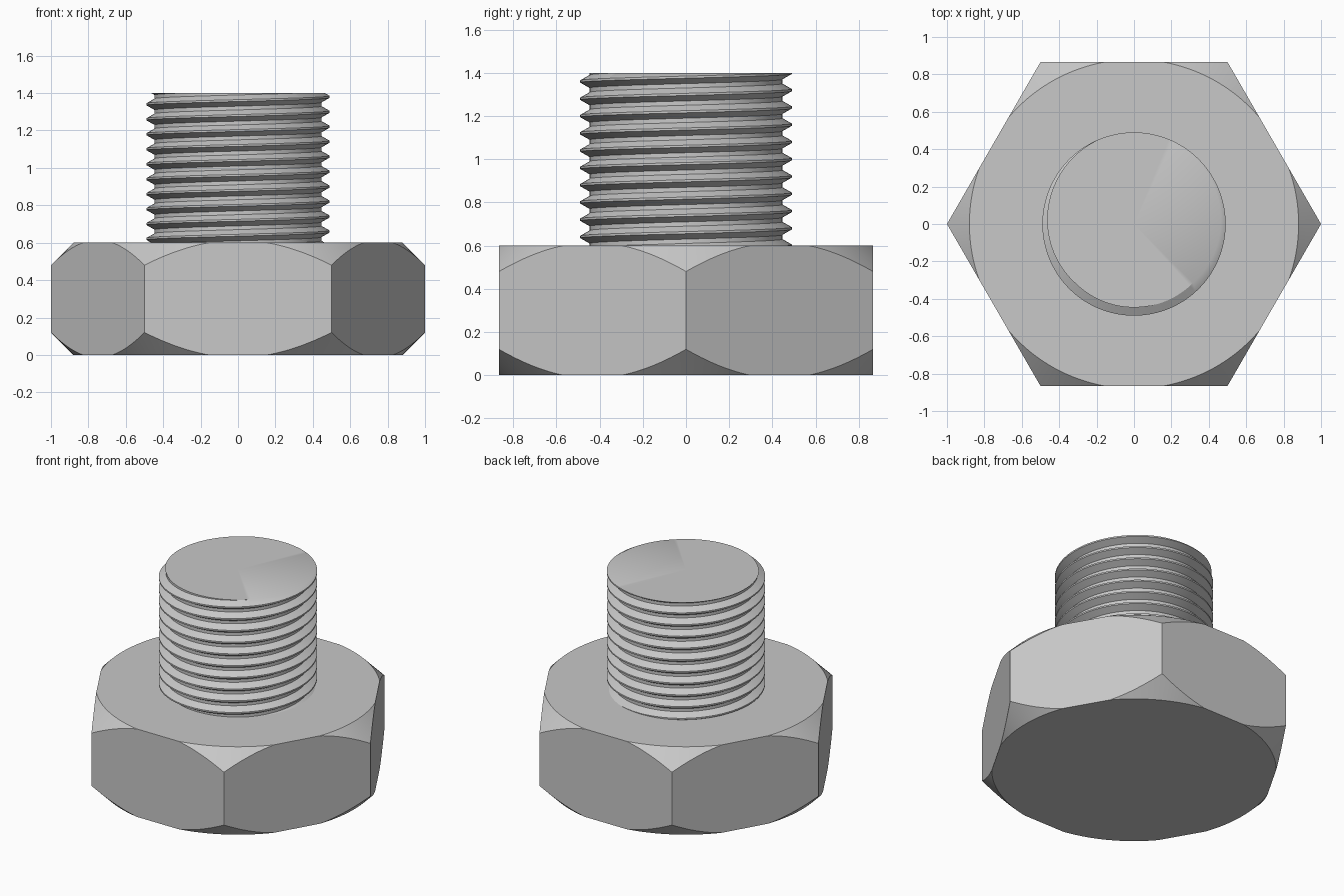
import bpy, bmesh, math

if "Cube" in bpy.data.objects:
    bpy.data.objects.remove(bpy.data.objects["Cube"], do_unlink=True)

# Sizes
HEAD_H, TOP_Z = 0.6, 1.4
FLAT_R = math.sqrt(3) / 2        # centre to flat side of the hexagon
CHAMFER_R = 0.88                 # radius where the 45 degree chamfer starts
CREST_R, ROOT_R, PITCH = 0.49, 0.446, 0.08
STEPS = 128                      # segments per thread turn

steel = bpy.data.materials.new("grey steel")
steel.use_nodes = True
colour = (0.58, 0.58, 0.58, 1)
steel.diffuse_color = colour
steel.node_tree.nodes["Principled BSDF"].inputs["Base Color"].default_value = colour


def finish(bm, name):
    """Turn a bmesh into a smooth-shaded object with sharp edges kept."""
    bmesh.ops.recalc_face_normals(bm, faces=bm.faces[:])
    mesh = bpy.data.meshes.new(name)
    bm.to_mesh(mesh)
    bm.free()
    obj = bpy.data.objects.new(name, mesh)
    bpy.context.collection.objects.link(obj)
    mesh.materials.append(steel)
    bpy.ops.object.select_all(action="DESELECT")
    obj.select_set(True)
    bpy.context.view_layer.objects.active = obj
    bpy.ops.object.shade_smooth_by_angle(angle=math.radians(30))


def polar(bm, r, a, z):
    return bm.verts.new((r * math.cos(a), r * math.sin(a), z))


# Hexagonal head: chamfered by a cone on both ends
bm = bmesh.new()
sector = math.pi / 3
reach = sector / 2 - math.acos(FLAT_R / CHAMFER_R)   # corner to end of chamfer arc
side = [reach * i / 14 for i in range(15)]
offsets = side + [sector - t for t in reversed(side[1:])]
columns = []
for s in range(6):
    for t in offsets:
        r = FLAT_R / math.cos(t - sector / 2)
        rim, drop = min(r, CHAMFER_R), max(0, r - CHAMFER_R)
        profile = [(rim, 0), (r, drop), (r, HEAD_H - drop), (rim, HEAD_H)]
        columns.append([polar(bm, pr, s * sector + t, pz) for pr, pz in profile])
for a, b in zip(columns, columns[1:] + columns[:1]):
    for k in range(3):
        bm.faces.new((a[k], b[k], b[k + 1], a[k + 1]))
bm.faces.new([c[0] for c in reversed(columns)])
bm.faces.new([c[3] for c in columns])
bmesh.ops.remove_doubles(bm, verts=bm.verts[:], dist=1e-5)
finish(bm, "hex_head")

# Threaded shank: right-hand helical sheet, with flat crest and root
bm = bmesh.new()
crest, root = PITCH / 16, PITCH / 8
profile = [(CREST_R, -crest), (CREST_R, crest),
           (ROOT_R, PITCH / 2 - root), (ROOT_R, PITCH / 2 + root)]
turns = round((TOP_Z - HEAD_H) / PITCH) + 6
rows = []
for i in range(turns * STEPS + 1):
    turn = i / STEPS
    z = HEAD_H + (turn - 3) * PITCH
    angle = math.pi / 2 + turn * math.tau
    rows.append([polar(bm, r, angle, z + dz) for r, dz in profile])
for i in range(len(rows) - 1):
    a, b = rows[i][:], rows[i + 1][:]
    if i + 1 + STEPS < len(rows):        # join to the turn above
        a.append(rows[i + STEPS][0])
        b.append(rows[i + 1 + STEPS][0])
    for k in range(len(a) - 1):
        bm.faces.new((a[k], b[k], b[k + 1], a[k + 1]))

# Trim the sheet level with the head and the tip
for z, above in ((HEAD_H, False), (TOP_Z, True)):
    cut = bmesh.ops.bisect_plane(
        bm, geom=bm.verts[:] + bm.edges[:] + bm.faces[:], dist=1e-6,
        plane_co=(0, 0, z), plane_no=(0, 0, 1),
        clear_outer=above, clear_inner=not above)

# Flat end cap
centre = bm.verts.new((0, 0, TOP_Z))
for e in [e for e in bm.edges if e.is_boundary
          and all(abs(v.co.z - TOP_Z) < 1e-4 for v in e.verts)]:
    bm.faces.new((e.verts[0], e.verts[1], centre))
finish(bm, "threaded_shank")
